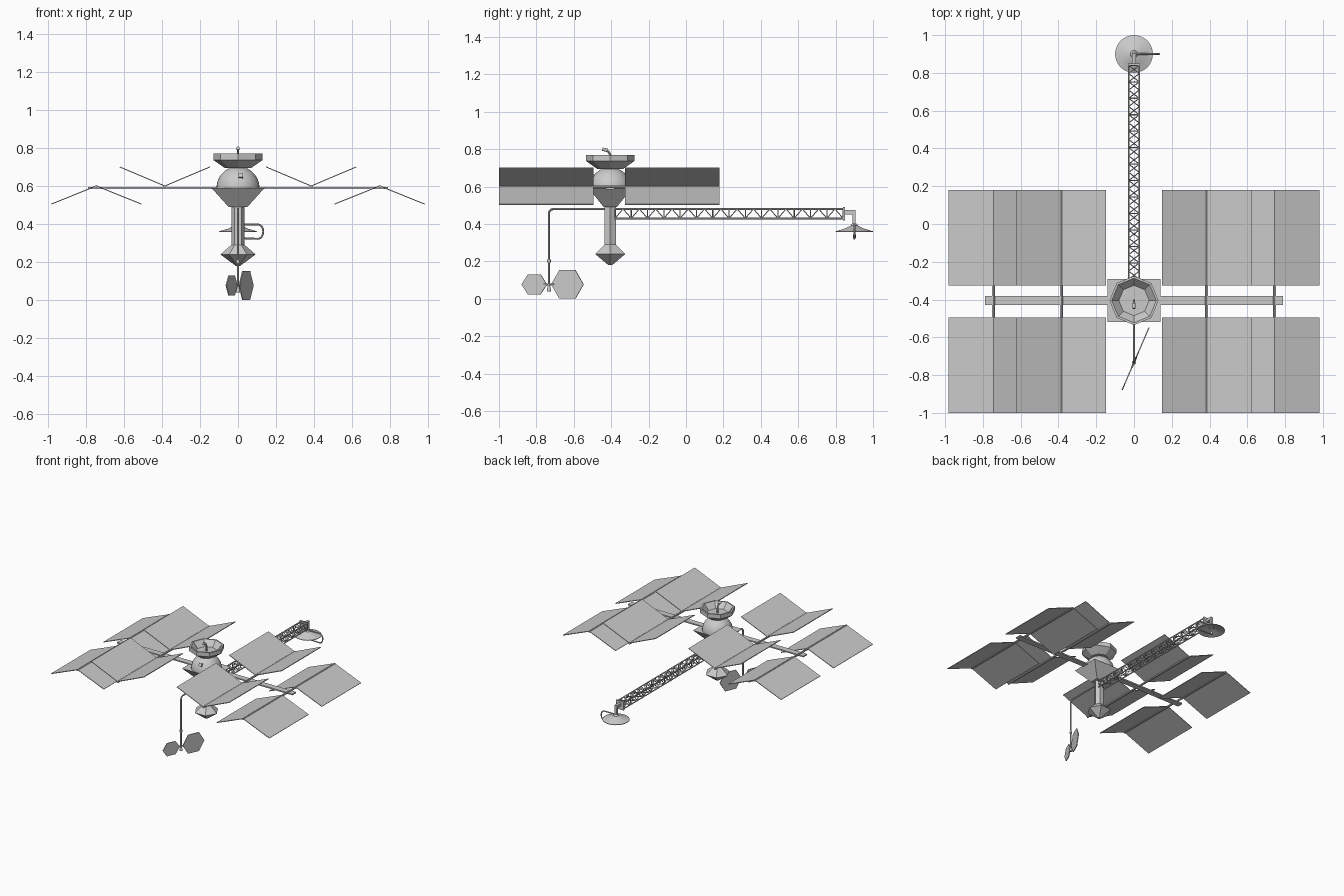
import bpy, bmesh, math
from mathutils import Vector, Matrix

if "Cube" in bpy.data.objects:
    bpy.data.objects.remove(bpy.data.objects["Cube"])

CY = -0.405          # y of the main body axis


def finish(name, bm, smooth=False):
    bmesh.ops.recalc_face_normals(bm, faces=bm.faces[:])
    me = bpy.data.meshes.new(name)
    bm.to_mesh(me)
    bm.free()
    ob = bpy.data.objects.new(name, me)
    bpy.context.collection.objects.link(ob)
    if smooth:
        bpy.ops.object.select_all(action='DESELECT')
        ob.select_set(True)
        bpy.context.view_layer.objects.active = ob
        bpy.ops.object.shade_smooth_by_angle(angle=math.radians(35))
    return ob


def add_box(bm, c, size, rot=Matrix()):
    m = Matrix.Translation(c) @ rot @ Matrix.Diagonal((*size, 1))
    bmesh.ops.create_cube(bm, size=1, matrix=m)


def box(name, c, size, rot=Matrix()):
    bm = bmesh.new()
    add_box(bm, c, size, rot)
    return finish(name, bm)


def add_rod(bm, a, b, r, n=6):
    a, b = Vector(a), Vector(b)
    d = b - a
    m = Matrix.Translation((a + b) / 2) @ d.to_track_quat('Z', 'Y').to_matrix().to_4x4()
    bmesh.ops.create_cone(bm, cap_ends=True, segments=n, radius1=r, radius2=r,
                          depth=d.length, matrix=m)


def rod(name, a, b, r, n=12):
    bm = bmesh.new()
    add_rod(bm, a, b, r, n)
    return finish(name, bm, True)


def lathe(name, prof, centre, n, smooth=False):
    # rings of (radius, z) joined and capped at both ends
    bm = bmesh.new()
    rings = [[bm.verts.new((centre[0] + r * math.cos(2 * math.pi * i / n),
                            centre[1] + r * math.sin(2 * math.pi * i / n), z))
              for i in range(n)] for r, z in prof]
    for p, q in zip(rings, rings[1:]):
        for i in range(n):
            j = (i + 1) % n
            bm.faces.new((p[i], p[j], q[j], q[i]))
    bm.faces.new(rings[0])
    bm.faces.new(rings[-1])
    return finish(name, bm, smooth)


def pipe(name, pts, r):
    cu = bpy.data.curves.new(name, 'CURVE')
    cu.dimensions = '3D'
    cu.bevel_depth, cu.bevel_resolution, cu.use_fill_caps = r, 2, True
    sp = cu.splines.new('POLY')
    sp.points.add(len(pts) - 1)
    for p, co in zip(sp.points, pts):
        p.co = (*co, 1)
    tmp = bpy.data.objects.new(name + "_path", cu)
    bpy.context.collection.objects.link(tmp)
    bpy.context.view_layer.update()
    me = bpy.data.meshes.new_from_object(tmp.evaluated_get(bpy.context.evaluated_depsgraph_get()))
    bpy.data.objects.remove(tmp)
    bm = bmesh.new()
    bm.from_mesh(me)
    return finish(name, bm, True)


# Main body: hexagonal column with a double-cone foot
lathe("body_column", [(0.035, 0.27), (0.035, 0.50)], (0, CY), 6)
lathe("lower_module", [(0.012, 0.18), (0.093, 0.24), (0.035, 0.29)], (0, CY), 6)

# Inverted pyramid deck under the dome
bm = bmesh.new()
lo, hi = [[bm.verts.new((sx * hx, CY + sy * hy, z)) for sx, sy in
           ((-1, -1), (1, -1), (1, 1), (-1, 1))]
          for hx, hy, z in ((0.05, 0.035, 0.49), (0.14, 0.115, 0.59))]
bm.faces.new(lo)
bm.faces.new(hi)
for i in range(4):
    j = (i + 1) % 4
    bm.faces.new((lo[i], lo[j], hi[j], hi[i]))
finish("deck_pyramid", bm)

# Dome with a small front hatch
dome = [(0.113 * math.cos(math.radians(a)), 0.59 + 0.113 * math.sin(math.radians(a)))
        for a in range(0, 90, 9)]
lathe("dome", dome, (0, CY), 32, True)
box("dome_hatch", (0.015, CY - 0.095, 0.653), (0.025, 0.02, 0.025),
    Matrix.Rotation(math.radians(-30), 4, 'X'))

# Octagonal top bowl and bent feed
lathe("top_bowl", [(0.07, 0.695), (0.13, 0.737), (0.13, 0.77), (0.118, 0.77), (0.08, 0.725)],
      (0, CY), 8)
pipe("top_feed", [(0, CY, 0.72), (0, CY, 0.768), (0, CY - 0.008, 0.785),
                  (0, CY - 0.025, 0.796)], 0.006)
rod("top_feed_head", (0, CY - 0.015, 0.794), (0, CY - 0.042, 0.80), 0.009)

# Cross beam and panel axles
box("cross_beam", (0, CY, 0.59), (1.58, 0.048, 0.010))

# Folded solar panels: outer pairs fold down, inner pairs fold up
for sx, side in ((-1, "left"), (1, "right")):
    for cx, dz, kind in ((0.745, -0.095, "outer"), (0.385, 0.10, "inner")):
        rod(f"{side}_{kind}_axle", (sx * cx, -1, 0.597), (sx * cx, 0.18, 0.597), 0.008, 8)
        for y0, y1, end in ((-1, -0.495, "front"), (-0.325, 0.18, "back")):
            bm = bmesh.new()
            for w in (-1, 1):
                ang = -math.atan2(w * dz, 0.237)
                add_box(bm, (sx * cx + w * 0.1185, (y0 + y1) / 2, 0.60 + dz / 2),
                        (math.hypot(0.237, dz), y1 - y0, 0.005),
                        Matrix.Rotation(ang * w * w, 4, 'Y'))
            finish(f"{side}_{kind}_{end}_panel", bm)

# Lattice boom
bm = bmesh.new()
corners = [(-0.028, 0.43), (0.028, 0.43), (0.028, 0.48), (-0.028, 0.48)]
ya, yb, bays = -0.38, 0.84, 14
step = (yb - ya) / bays
for x, z in corners:
    add_rod(bm, (x, ya, z), (x, yb, z), 0.005)
for k in range(bays + 1):
    y = ya + k * step
    for i in range(4):
        (x0, z0), (x1, z1) = corners[i], corners[(i + 1) % 4]
        add_rod(bm, (x0, y, z0), (x1, y, z1), 0.003, 5)
        if k < bays:
            ym = y + step / 2
            s, t = ((x0, z0), (x1, z1)) if i < 2 else ((x1, z1), (x0, z0))
            if i == 2:
                s, t = t, s
            add_rod(bm, (s[0], y, s[1]), (t[0], ym, t[1]), 0.003, 5)
            add_rod(bm, (t[0], ym, t[1]), (s[0], y + step, s[1]), 0.003, 5)
finish("lattice_boom", bm)
box("boom_end_plate", (0, 0.845, 0.455), (0.066, 0.01, 0.07))

# Dish at the boom end, facing down, with a feed curling round the rim
box("dish_arm", (0, 0.875, 0.463), (0.022, 0.06, 0.022))
box("dish_drop", (0, 0.897, 0.434), (0.018, 0.016, 0.08))
lathe("dish_hub", [(0.02, 0.375), (0.02, 0.392), (0.012, 0.402)], (0, 0.9), 16, True)
lathe("dish", [(0.014, 0.394), (0.05, 0.376), (0.10, 0.361), (0.10, 0.357),
               (0.05, 0.370), (0.014, 0.385)], (0, 0.9), 32, True)
loop = [(0.105 + 0.028 * math.cos(a) * 1.0, 0.9, 0.36 + 0.038 * math.sin(a))
        for a in [math.radians(90 - 22.5 * i) for i in range(9)]]
pipe("dish_feed_arm", [(0, 0.9, 0.398)] + loop + [(0.03, 0.9, 0.325), (0, 0.9, 0.331)], 0.005)
rod("dish_feed_head", (0, 0.9, 0.325), (0, 0.9, 0.345), 0.008)

# Front hanging pipe with collar
PY = -0.733
bend = [(0, PY + 0.025 - 0.025 * math.sin(a), 0.455 + 0.025 * math.cos(a))
        for a in [math.radians(15 * i) for i in range(7)]]
pipe("hanging_pipe", [(0, CY, 0.48)] + bend + [(0, PY, 0.05)], 0.006)
rod("pipe_collar", (0, PY, 0.195), (0, PY, 0.21), 0.010)
lathe("pipe_foot", [(0.011, 0.04), (0.011, 0.05), (0.006, 0.07)], (0, PY), 12)

# Two hexagonal reflectors on a shared slanted line
turn = Matrix.Translation((0, PY, 0.077)) @ Matrix.Rotation(math.radians(66.7), 4, 'Z')
for name, off, rx, rz in (("large_reflector", 0.108, 0.094, 0.076),
                          ("small_reflector", -0.085, 0.074, 0.053)):
    bm = bmesh.new()
    m = (turn @ Matrix.Translation((off, 0, 0))
         @ Matrix.Diagonal((rx, 1, rz / math.cos(math.pi / 6), 1))
         @ Matrix.Rotation(math.radians(90), 4, 'X') @ Matrix.Rotation(math.radians(-90), 4, 'Z'))
    bmesh.ops.create_cone(bm, cap_ends=True, segments=6, radius1=1, radius2=1,
                          depth=0.006, matrix=m)
    xs = max(v.co.z for v in bm.verts) - 0.077
    if xs > rz * 1.05:   # keep the points along the slanted line
        bm.clear()
        bmesh.ops.create_cone(bm, cap_ends=True, segments=6, radius1=1, radius2=1, depth=0.006,
                              matrix=m @ Matrix.Rotation(math.radians(90), 4, 'Z'))
    finish(name, bm)
rod("reflector_axle", turn @ Vector((-0.03, 0, 0)), turn @ Vector((0.03, 0, 0)), 0.005)
